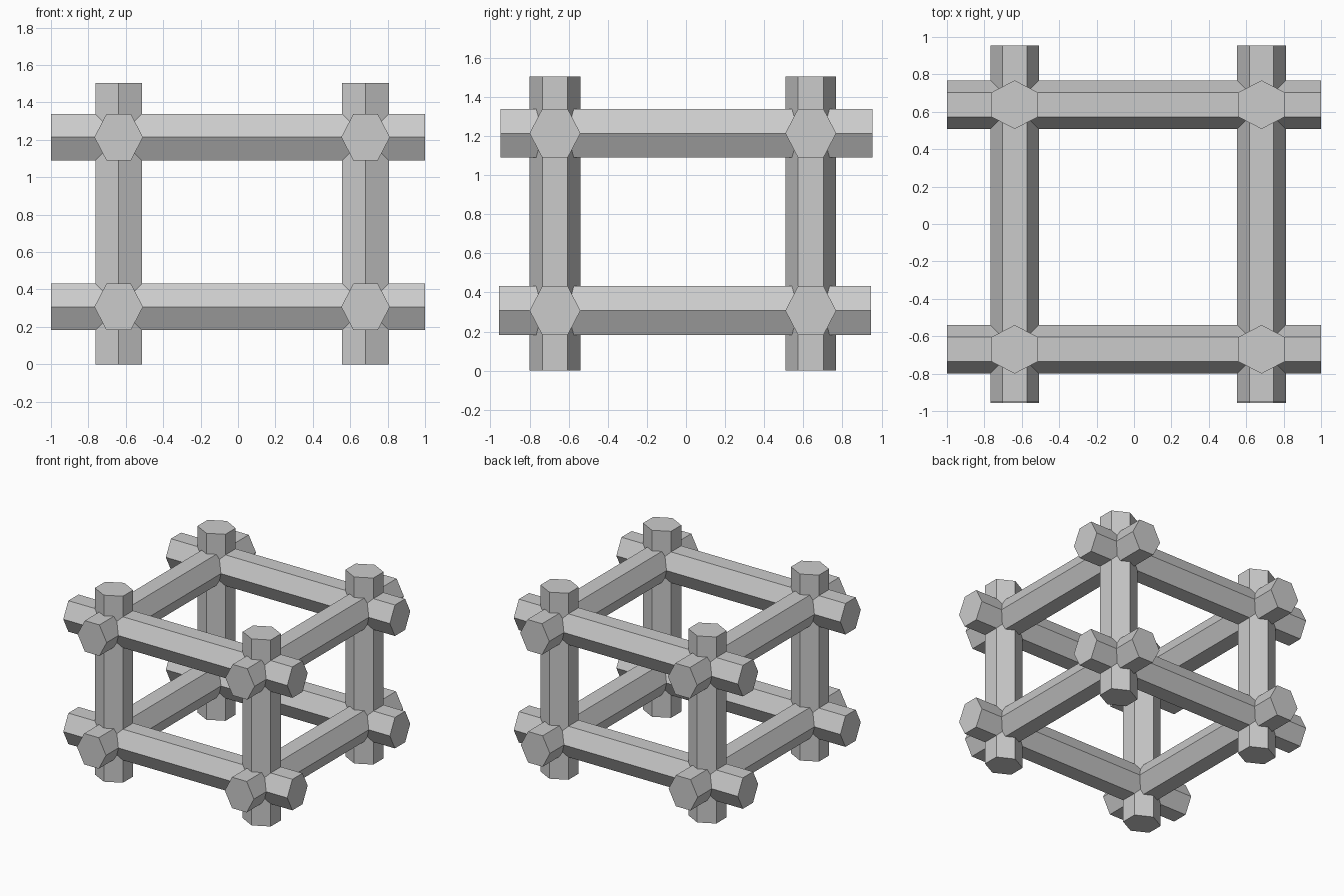
import bpy
import bmesh
from mathutils import Vector

cube = bpy.data.objects.get("Cube")
if cube:
    bpy.data.objects.remove(cube, do_unlink=True)

grey = bpy.data.materials.new("light grey")
grey.use_nodes = True
colour = (0.6, 0.6, 0.6, 1)
grey.diffuse_color = colour
grey.node_tree.nodes["Principled BSDF"].inputs["Base Color"].default_value = colour

POINT, FLAT = 0.13, 0.125   # half width across the corners and across the flats
HEXAGON = [(POINT, 0), (POINT / 2, FLAT), (-POINT / 2, FLAT),
           (-POINT, 0), (-POINT / 2, -FLAT), (POINT / 2, -FLAT)]


def hex_bar(name, start, end, point_axis, flat_axis):
    """Six-sided bar from start to end, with its ridges along point_axis."""
    start, end = Vector(start), Vector(end)
    point_axis, flat_axis = Vector(point_axis), Vector(flat_axis)
    bm = bmesh.new()
    ring = [bm.verts.new(start + point_axis * p + flat_axis * f) for p, f in HEXAGON]
    base = bm.faces.new(ring)
    top = bmesh.ops.extrude_face_region(bm, geom=[base], use_keep_orig=True)
    moved = [v for v in top["geom"] if isinstance(v, bmesh.types.BMVert)]
    bmesh.ops.translate(bm, verts=moved, vec=end - start)
    bmesh.ops.recalc_face_normals(bm, faces=bm.faces)
    mesh = bpy.data.meshes.new(name)
    bm.to_mesh(mesh)
    bm.free()
    mesh.materials.append(grey)
    obj = bpy.data.objects.new(name, mesh)
    bpy.context.collection.objects.link(obj)


X, Y, Z = (1, 0, 0), (0, 1, 0), (0, 0, 1)
sides = {"right": -0.638, "left": 0.682}
depths = {"front": -0.67, "back": 0.638}
levels = {"lower": 0.307, "upper": 1.214}

# Upright posts
for side, x in sides.items():
    for depth, y in depths.items():
        hex_bar(f"{depth}_{side}_post", (x, y, 0), (x, y, 1.505), Y, X)

for level, z in levels.items():
    # Cross rails along the front and back
    for depth, y in depths.items():
        hex_bar(f"{level}_{depth}_rail", (-1, y, z), (1, y, z), Y, Z)
    # Side rails, the lower pair set slightly forward
    shift = -0.005 if level == "lower" else 0.003
    for side, x in sides.items():
        hex_bar(f"{level}_{side}_rail", (x, shift - 0.952, z),
                (x, shift + 0.952, z), X, Z)
